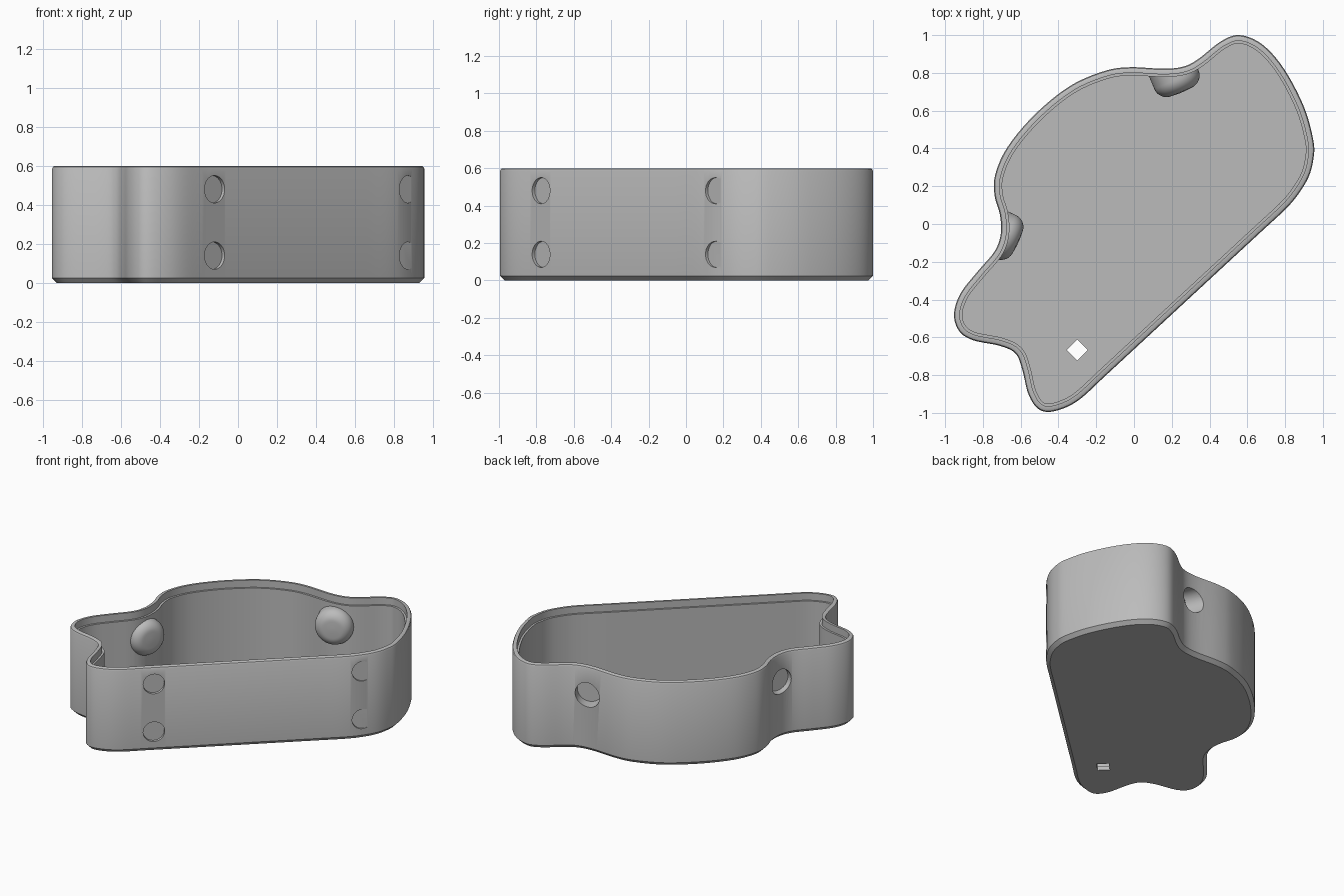
import bpy, bmesh, math
from mathutils import Vector, Matrix

if "Cube" in bpy.data.objects:
    bpy.data.objects.remove(bpy.data.objects["Cube"])

grey = bpy.data.materials.new("plain grey")
grey.diffuse_color = (0.5, 0.5, 0.5, 1)
grey.use_nodes = True
grey.node_tree.nodes["Principled BSDF"].inputs["Base Color"].default_value = grey.diffuse_color

# Tray outline: a straight long side, then the wavy remainder, counter-clockwise
A, B = Vector((-0.28, -0.923)), Vector((0.80, 0.076))
side = [A.lerp(B, i / 9) for i in range(10)]
wavy = [(0.868, 0.155), (0.925, 0.25), (0.95, 0.345), (0.95, 0.44), (0.90, 0.62),
        (0.795, 0.82), (0.68, 0.95), (0.56, 1.0), (0.46, 0.967), (0.345, 0.877),
        (0.267, 0.835), (0.16, 0.822), (-0.02, 0.83), (-0.156, 0.81), (-0.34, 0.73),
        (-0.525, 0.58), (-0.67, 0.407), (-0.735, 0.26), (-0.738, 0.15), (-0.71, 0.05),
        (-0.705, -0.05), (-0.737, -0.143), (-0.827, -0.25), (-0.917, -0.365),
        (-0.953, -0.475), (-0.927, -0.565), (-0.853, -0.615), (-0.71, -0.645),
        (-0.626, -0.687), (-0.59, -0.777), (-0.563, -0.89), (-0.52, -0.967),
        (-0.46, -0.995), (-0.37, -0.975)]


def smooth_loop(pts, steps=5):
    """Closed Catmull-Rom curve through the points."""
    out, n = [], len(pts)
    for i in range(n):
        p0, p1, p2, p3 = (pts[(i + k) % n] for k in (-1, 0, 1, 2))
        for s in range(steps):
            t = s / steps
            out.append(0.5 * (2 * p1 + (p2 - p0) * t + (2 * p0 - 5 * p1 + 4 * p2 - p3) * t * t
                              + (3 * p1 - p0 - 3 * p2 + p3) * t ** 3))
    return out


outline = smooth_loop(side + [Vector(p) for p in wavy])
N = len(outline)
normals = []
for i in range(N):
    d = (outline[(i + 1) % N] - outline[i - 1]).normalized()
    normals.append(Vector((-d.y, d.x)))  # points inward


def make_object(name, bm):
    bmesh.ops.recalc_face_normals(bm, faces=bm.faces)
    me = bpy.data.meshes.new(name)
    bm.to_mesh(me)
    bm.free()
    me.materials.append(grey)
    ob = bpy.data.objects.new(name, me)
    bpy.context.collection.objects.link(ob)
    return ob


def skin(name, rings):
    """Closed skin through a list of equal point rings, capped at both ends."""
    bm = bmesh.new()
    loops = [[bm.verts.new(p) for p in r] for r in rings]
    n = len(loops[0])
    for a, b in zip(loops, loops[1:]):
        for i in range(n):
            j = (i + 1) % n
            bm.faces.new((a[i], a[j], b[j], b[i]))
    bm.faces.new(loops[0])
    bm.faces.new(loops[-1])
    return make_object(name, bm)


def contour(inset, z):
    return [(p + q * inset).to_3d() + Vector((0, 0, z)) for p, q in zip(outline, normals)]


def lathe(name, profile, center, axis, sides=48):
    """Round part given as (radius, distance along axis)."""
    rot = Vector(axis).to_track_quat('Z', 'Y').to_matrix().to_4x4()
    m = Matrix.Translation(center) @ rot
    return skin(name, [[m @ Vector((r * math.cos(a), r * math.sin(a), h))
                        for a in (2 * math.pi * i / sides for i in range(sides))]
                       for r, h in profile])


def boolean(target, other, op):
    mod = target.modifiers.new("cut", 'BOOLEAN')
    mod.operation, mod.object, mod.solver = op, other, 'EXACT'
    bpy.context.view_layer.objects.active = target
    bpy.ops.object.modifier_apply(modifier=mod.name)


helpers = []

# Tray: chamfered base, wall, rounded rim, inner ledge, floor
tray = skin("tray", [contour(*s) for s in (
    (0.025, 0), (0, 0.025), (0, 0.585), (0.005, 0.595), (0.014, 0.6), (0.03, 0.6),
    (0.03, 0.55), (0.044, 0.55), (0.044, 0.03))])

# Solid envelope that trims the bosses to the outer wall
envelope = skin("envelope_helper", [contour(0.001, 0.1), contour(0.001, 0.58)])
helpers.append(envelope)

# Two rounded bosses inside the wall, each with a blind hole from outside
fillet = [(0.057 + 0.07 * math.cos(a), 0.012 + 0.07 * math.sin(a))
          for a in (math.pi / 2 * i / 10 for i in range(11))]
boss_profile = [(0.127, -0.12)] + fillet + [(0.02, 0.085)]
for center, axis in (((0.22, 0.775, 0.40), (0.39, -0.92, 0)),
                     ((-0.69, -0.063, 0.40), (0.91, -0.42, 0))):
    boss = lathe("boss_helper", boss_profile, center, axis)
    boolean(boss, envelope, 'INTERSECT')
    boolean(tray, boss, 'UNION')
    hole = lathe("hole_helper", [(0.086, -0.25), (0.086, 0.035)], center, axis)
    boolean(tray, hole, 'DIFFERENCE')
    helpers += [boss, hole]

# Four shallow round pockets on the straight side
inward = Vector((-(B - A).y, (B - A).x, 0)).normalized()
for x, y in ((-0.12, -0.775), (0.88, 0.15)):
    for z in (0.14, 0.48):
        pocket = lathe("pocket_helper", [(0.07, -0.1), (0.07, 0.02)], (x, y, z), inward)
        boolean(tray, pocket, 'DIFFERENCE')
        helpers.append(pocket)

# Square opening through the floor
h = 0.056
corners = [Vector((-0.30 + h * math.cos(a), -0.667 + h * math.sin(a), 0))
           for a in (math.pi / 2 * i for i in range(4))]
slot = skin("slot_helper", [[c + Vector((0, 0, z)) for c in corners] for z in (-0.1, 0.1)])
boolean(tray, slot, 'DIFFERENCE')
helpers.append(slot)

for ob in helpers:
    bpy.data.objects.remove(ob)

# Smooth walls with crisp edges
bpy.ops.object.select_all(action='DESELECT')
tray.select_set(True)
bpy.context.view_layer.objects.active = tray
bpy.ops.object.shade_smooth_by_angle(angle=math.radians(30))
